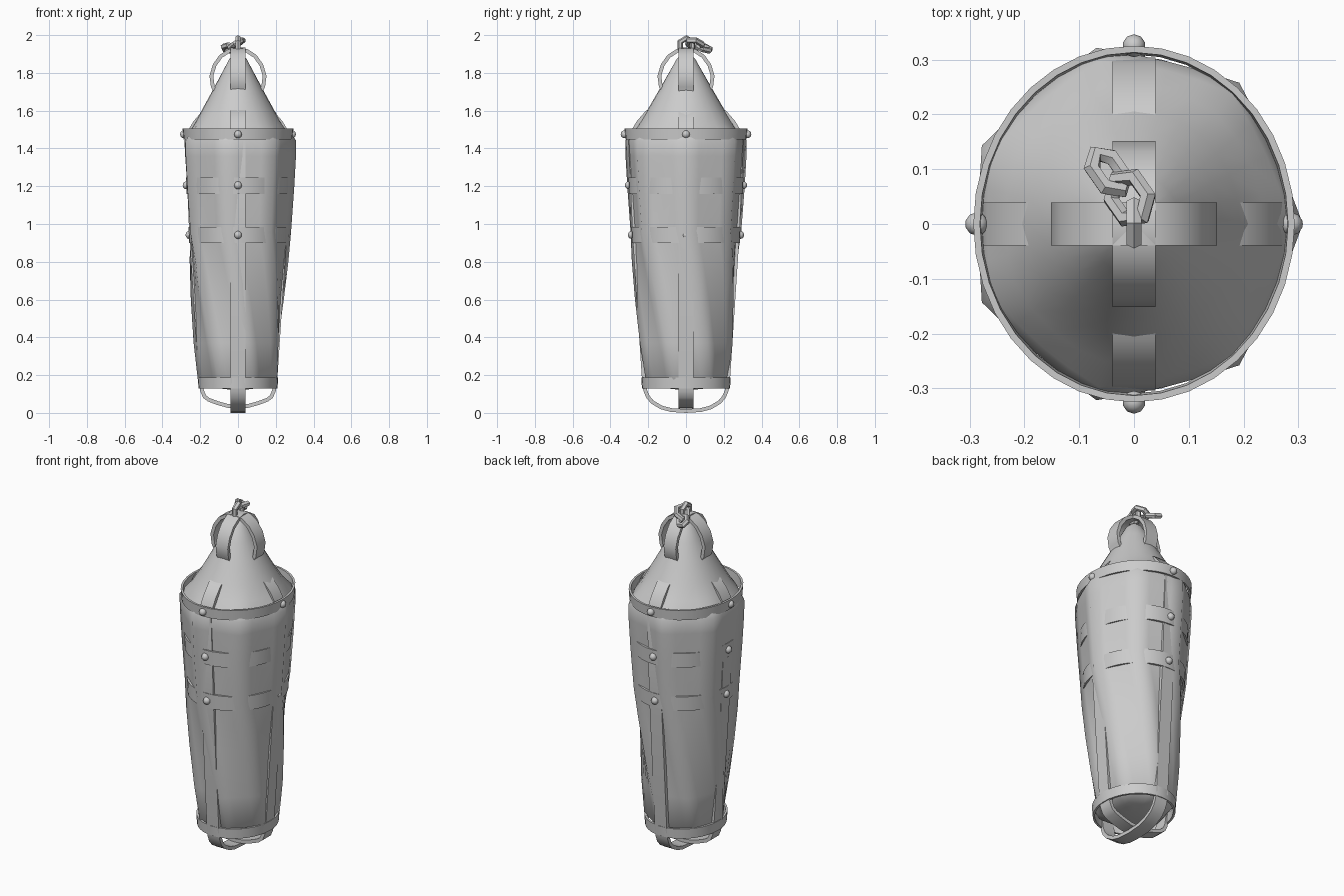
import bpy, bmesh, math
from mathutils import Vector, Euler

if "Cube" in bpy.data.objects:
    bpy.data.objects.remove(bpy.data.objects["Cube"])


def make_object(name, bm, angle=35):
    bmesh.ops.recalc_face_normals(bm, faces=bm.faces)
    me = bpy.data.meshes.new(name)
    bm.to_mesh(me)
    bm.free()
    ob = bpy.data.objects.new(name, me)
    bpy.context.collection.objects.link(ob)
    bpy.ops.object.select_all(action='DESELECT')
    ob.select_set(True)
    bpy.context.view_layer.objects.active = ob
    bpy.ops.object.shade_smooth_by_angle(angle=math.radians(angle))
    return ob


def skin(name, rows, closed, angle=35):
    """Join rows of points (each a closed loop) into a surface."""
    bm = bmesh.new()
    rows = [[bm.verts.new(p) for p in row] for row in rows]
    pairs = list(zip(rows, rows[1:]))
    if closed:
        pairs.append((rows[-1], rows[0]))
    else:
        bm.faces.new(rows[0])
        bm.faces.new(rows[-1])
    n = len(rows[0])
    for a, b in pairs:
        for i in range(n):
            j = (i + 1) % n
            bm.faces.new((a[i], a[j], b[j], b[i]))
    return make_object(name, bm, angle)


def ellipse(rx, ry, z, n=36):
    return [(rx * math.cos(i * math.tau / n), ry * math.sin(i * math.tau / n), z)
            for i in range(n)]


def band(name, rx, ry, z0, z1, f=0.002, t=0.012):
    skin(name, [ellipse(rx - f, ry - f, z0), ellipse(rx + f, ry + f, z1),
                ellipse(rx + f - t, ry + f - t, z1),
                ellipse(rx - f - t, ry - f - t, z0)], True)


# Sack: seven soft ridges that twist towards the foot, rounding off into a cone on top
def sack_row(r, z, roundness):
    sector = math.tau / 7
    twist = math.radians(35) * min(1, max(0, (0.97 - z) / 0.78))
    row = []
    for i in range(28):
        a = i * math.tau / 28
        local = a % sector - sector / 2
        flat = math.cos(sector / 2) / math.cos(local)
        rr = r * (flat + (1 - flat) * roundness)
        row.append((rr * math.cos(a + twist), rr * 1.07 * math.sin(a + twist), z))
    return row


sack = [(0.05, 0.124, 0), (0.12, 0.132, 0), (0.185, 0.148, 0), (0.216, 0.18, 0),
        (0.235, 0.37, 0), (0.253, 0.6, 0), (0.269, 0.8, 0), (0.281, 0.96, 0),
        (0.298, 1.2, 0), (0.307, 1.36, 0.1), (0.308, 1.44, 0.2), (0.285, 1.475, 0.4),
        (0.24, 1.525, 0.8), (0.193, 1.6, 1), (0.16, 1.66, 1), (0.133, 1.71, 1),
        (0.085, 1.80, 1), (0.045, 1.875, 1), (0.012, 1.905, 1)]
skin("sack", [sack_row(*s) for s in sack], False, 70)

# Horizontal bands
band("top_band", 0.291, 0.323, 1.447, 1.505)
band("upper_band", 0.274, 0.303, 1.16, 1.245)
band("middle_band", 0.261, 0.287, 0.90, 0.985)
band("bottom_band", 0.211, 0.235, 0.13, 0.188)


# Two crossing strap hoops, running from the top arch to the foot
def hoop(name, half, along_y, width=0.078, t=0.02):
    """Closed flat strap; half = outer path (r, z) from top centre to bottom centre."""
    path = half + [(-r, z) for r, z in reversed(half[1:-1])]
    n = len(path)
    rows = []
    for i, (r, z) in enumerate(path):
        d = Vector(path[(i + 1) % n]) - Vector(path[i - 1])
        ri, zi = Vector((r, z)) + Vector((d.y, -d.x)).normalized() * t
        w = width / 2
        sect = ((r, z, -w), (r, z, w), (ri, zi, w), (ri, zi, -w))
        rows.append([(w, a, b) if along_y else (a, w, b) for a, b, w in sect])
    skin(name, rows, True)


def hoop_path(e, low):
    return [(0, 1.935), (0.05, 1.926), (0.098, 1.895), (0.133, 1.845), (0.151, 1.785),
            (0.143, 1.725), (0.123, 1.69), (0.122, 1.65), (0.145, 1.62), (0.187 + e, 1.60),
            (0.235 + e, 1.545), (0.268 + e, 1.49), (0.279 + e, 1.44), (0.258 + e, 0.94),
            (0.207 + e, 0.16), (0.2 + e, 0.115), (0.185 + e, 0.08), (0.16 + e, 0.05 + low / 2),
            (0.11 + e, 0.02 + low), (0.055 + e, 0.005 + low), (0, low)]


hoop("side_strap_hoop", hoop_path(0.0, 0.022), False)
hoop("front_strap_hoop", hoop_path(0.025, 0.0), True)

# Rivets where straps and bands cross
for level, rx, ry, z in (("top", 0.287, 0.325, 1.475), ("upper", 0.273, 0.303, 1.205),
                         ("middle", 0.258, 0.287, 0.942)):
    bm = bmesh.new()
    for x, y in ((rx, 0), (-rx, 0), (0, ry), (0, -ry)):
        res = bmesh.ops.create_uvsphere(bm, u_segments=10, v_segments=6, radius=0.021)
        bmesh.ops.translate(bm, verts=res['verts'], vec=(x, y, z))
    make_object(level + "_rivets", bm, 60)


# Hexagonal chain links at the top
def link(name, loc, rot, length, width, r=0.016):
    m = Euler([math.radians(a) for a in rot]).to_matrix()
    rows = []
    for i in range(6):
        a = i * math.tau / 6
        row = []
        for k in range(6):
            b = k * math.tau / 6
            p = Vector(((length + r * math.cos(b)) * math.cos(a),
                        (width + r * math.cos(b)) * math.sin(a), r * math.sin(b)))
            row.append(m @ p + Vector(loc))
        rows.append(row)
    skin(name, rows, True, 40)


link("upright_link", (0, 0.002, 1.944), (0, 90, 0), 0.040, 0.038)
link("middle_link", (-0.008, 0.048, 1.953), (-20, 25, 125), 0.046, 0.036)
link("end_link", (-0.047, 0.095, 1.932), (28, 10, 125), 0.041, 0.027)
